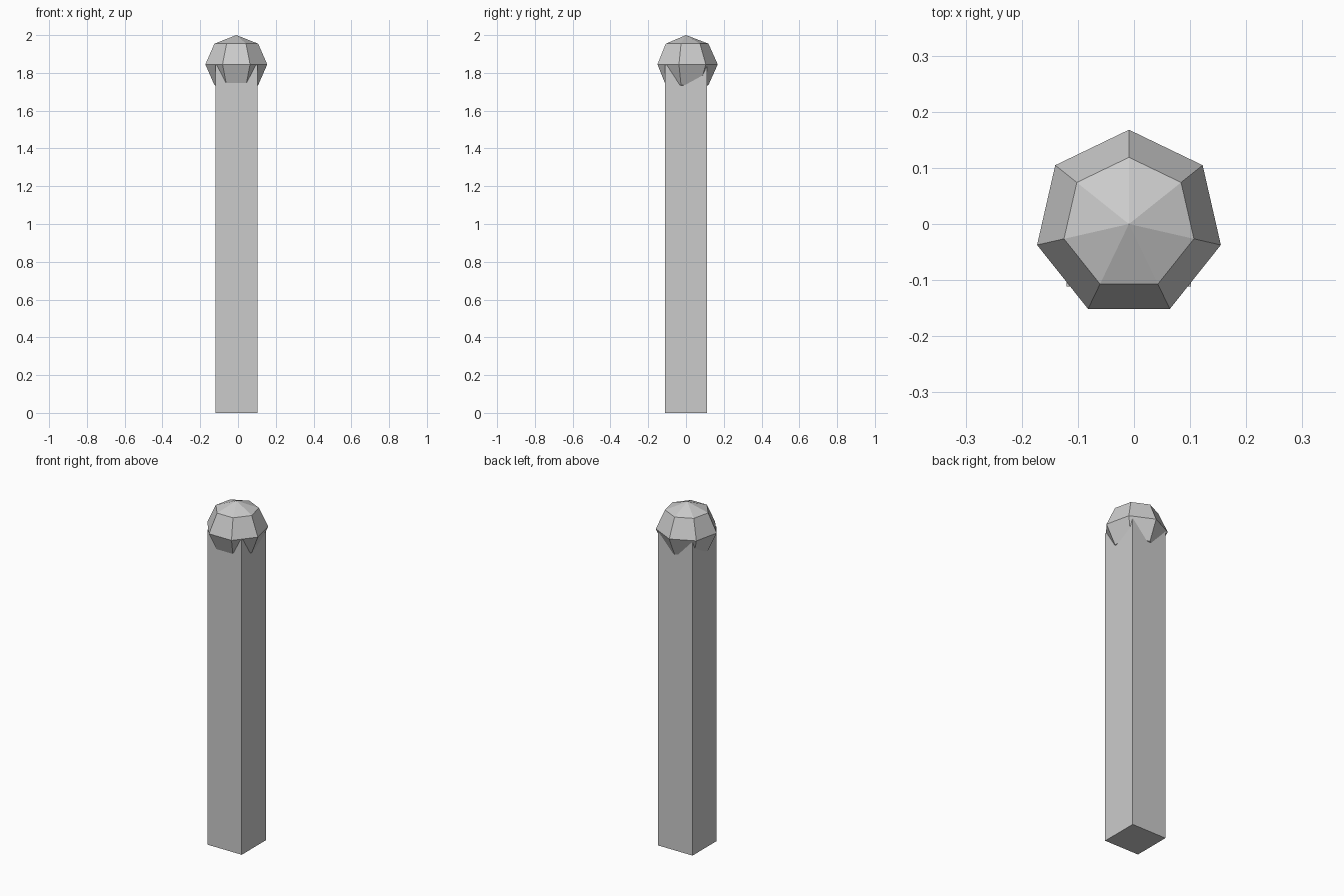
import bpy

if "Cube" in bpy.data.objects:
    bpy.data.objects.remove(bpy.data.objects["Cube"])

# single grey for the whole model
grey = bpy.data.materials.new("light grey")
grey.diffuse_color = (0.6, 0.6, 0.6, 1)
grey.use_nodes = True
grey.node_tree.nodes["Principled BSDF"].inputs["Base Color"].default_value = grey.diffuse_color

CENTRE_X = -0.009
POST_TOP = 1.842


def finish(name):
    obj = bpy.context.object
    obj.name = name
    obj.data.materials.append(grey)
    return obj


# square post
bpy.ops.mesh.primitive_cube_add(size=1, location=(CENTRE_X, 0, POST_TOP / 2))
post = finish("post")
post.scale = (0.222, 0.222, POST_TOP)

# seven-sided low-poly ball cap, slightly flattened, centred on the post top
bpy.ops.mesh.primitive_uv_sphere_add(segments=7, ring_count=4, radius=1,
                                     location=(CENTRE_X, 0, 1.845))
cap = finish("ball_cap")
cap.scale = (0.168, 0.168, 0.155)
for face in cap.data.polygons:
    face.use_smooth = False
